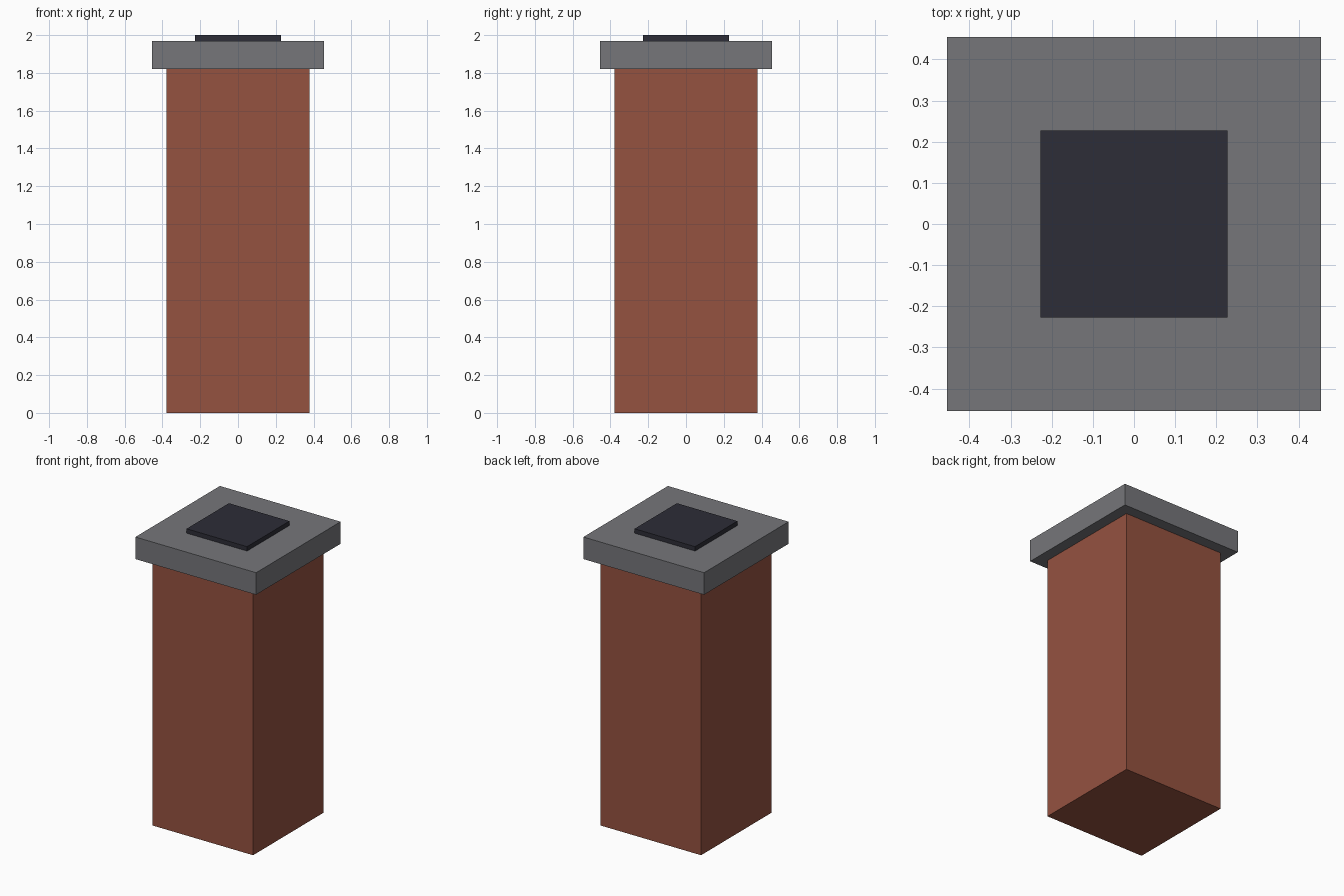
import bpy

cube = bpy.data.objects.get("Cube")
if cube:
    bpy.data.objects.remove(cube, do_unlink=True)


def material(name, rgb):
    mat = bpy.data.materials.new(name)
    mat.use_nodes = True
    colour = (*rgb, 1.0)
    mat.diffuse_color = colour
    mat.node_tree.nodes["Principled BSDF"].inputs["Base Color"].default_value = colour
    return mat


def square_block(name, width, bottom, top, mat):
    """Square block centred on the vertical axis between two heights."""
    bpy.ops.mesh.primitive_cube_add(size=1, location=(0, 0, (bottom + top) / 2))
    block = bpy.context.object
    block.name = name
    block.scale = (width, width, top - bottom)
    bpy.ops.object.transform_apply(location=False, rotation=False, scale=True)
    block.data.materials.append(mat)
    return block


brick = material("brick red", (0.30, 0.085, 0.051))
stone = material("stone grey", (0.18, 0.182, 0.195))
soot = material("soot black", (0.026, 0.026, 0.038))

# Chimney shaft, overhanging cap, and flue cover on top
square_block("shaft", 0.757, 0.0, 1.82, brick)
square_block("cap", 0.908, 1.82, 1.97, stone)
square_block("flue_cover", 0.455, 1.97, 2.0, soot)
